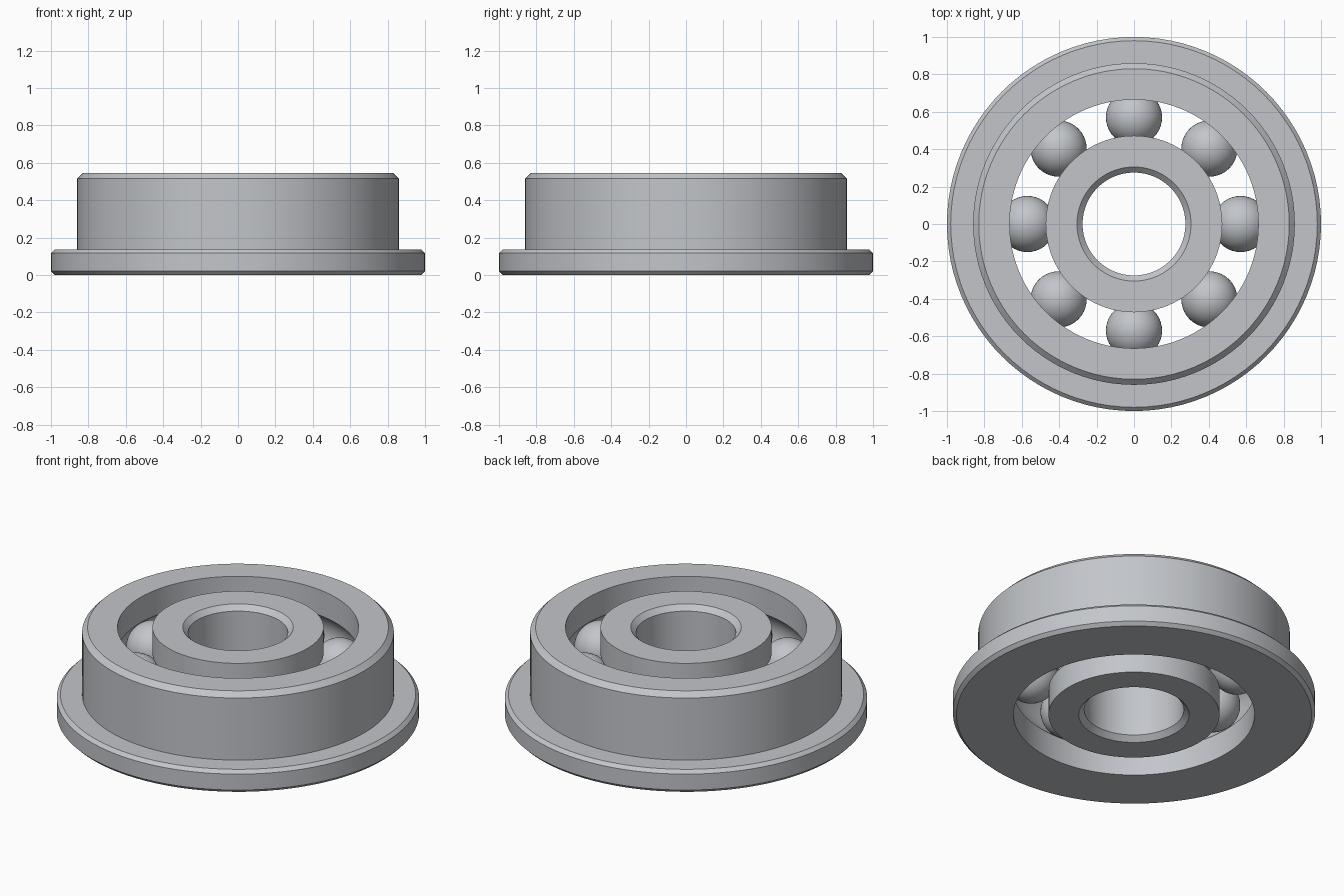
import bpy
import bmesh
from math import asin, cos, pi, radians, sin, sqrt
from mathutils import Matrix, Vector

HEIGHT = 0.545
MID = HEIGHT / 2
PITCH = 0.57          # radius of the circle of ball centres
BALL = 0.15
BALL_COUNT = 8
SEGMENTS = 96

if "Cube" in bpy.data.objects:
    bpy.data.objects.remove(bpy.data.objects["Cube"], do_unlink=True)

steel = bpy.data.materials.new("steel grey")
steel.use_nodes = True
steel.diffuse_color = (0.54, 0.56, 0.59, 1)
steel.node_tree.nodes["Principled BSDF"].inputs["Base Color"].default_value = steel.diffuse_color


def finish(name, bm):
    """Turn a bmesh into a smooth-shaded steel object."""
    bmesh.ops.recalc_face_normals(bm, faces=bm.faces)
    mesh = bpy.data.meshes.new(name)
    bm.to_mesh(mesh)
    bm.free()
    mesh.materials.append(steel)
    obj = bpy.data.objects.new(name, mesh)
    bpy.context.collection.objects.link(obj)
    bpy.ops.object.select_all(action='DESELECT')
    obj.select_set(True)
    bpy.context.view_layer.objects.active = obj
    bpy.ops.object.shade_smooth_by_angle(angle=radians(20))
    return obj


def groove(wall, side, steps=12):
    """Ball track cut into a wall, bottom to top; side is +1 outward, -1 inward."""
    radius = BALL + 0.001
    half = asin(sqrt(radius ** 2 - (wall - PITCH) ** 2) / radius)
    angles = [half * (2 * i / steps - 1) for i in range(steps + 1)]
    return [(PITCH + side * radius * cos(a), MID + radius * sin(a)) for a in angles]


def lathe(name, profile):
    """Revolve a closed (radius, z) profile around the z axis."""
    bm = bmesh.new()
    rings = []
    for i in range(SEGMENTS):
        a = 2 * pi * i / SEGMENTS
        rings.append([bm.verts.new((r * cos(a), r * sin(a), z)) for r, z in profile])
    for i, ring in enumerate(rings):
        following = rings[(i + 1) % SEGMENTS]
        for j in range(len(profile)):
            k = (j + 1) % len(profile)
            bm.faces.new((ring[j], following[j], following[k], ring[k]))
    return finish(name, bm)


# Outer ring with chamfered flange and inner ball track
bore = 0.665
lathe("flanged_outer_ring",
      [(bore, 0)] + groove(bore, 1) + [
          (bore, HEIGHT), (0.83, HEIGHT), (0.86, HEIGHT - 0.03),
          (0.86, 0.137), (0.98, 0.137), (1, 0.117), (1, 0.02), (0.98, 0)])

# Inner ring with chamfered bore and outer ball track
rim = 0.472
lathe("inner_ring",
      [(rim, 0)] + groove(rim, -1) + [
          (rim, HEIGHT), (0.305, HEIGHT), (0.275, HEIGHT - 0.03),
          (0.275, 0.03), (0.305, 0)])

# Balls evenly spaced in the track
for n in range(BALL_COUNT):
    angle = 2 * pi * n / BALL_COUNT
    centre = Vector((PITCH * cos(angle), PITCH * sin(angle), MID))
    bm = bmesh.new()
    bmesh.ops.create_uvsphere(bm, u_segments=40, v_segments=24, radius=BALL,
                              matrix=Matrix.Translation(centre))
    finish(f"ball_{n + 1}", bm)
